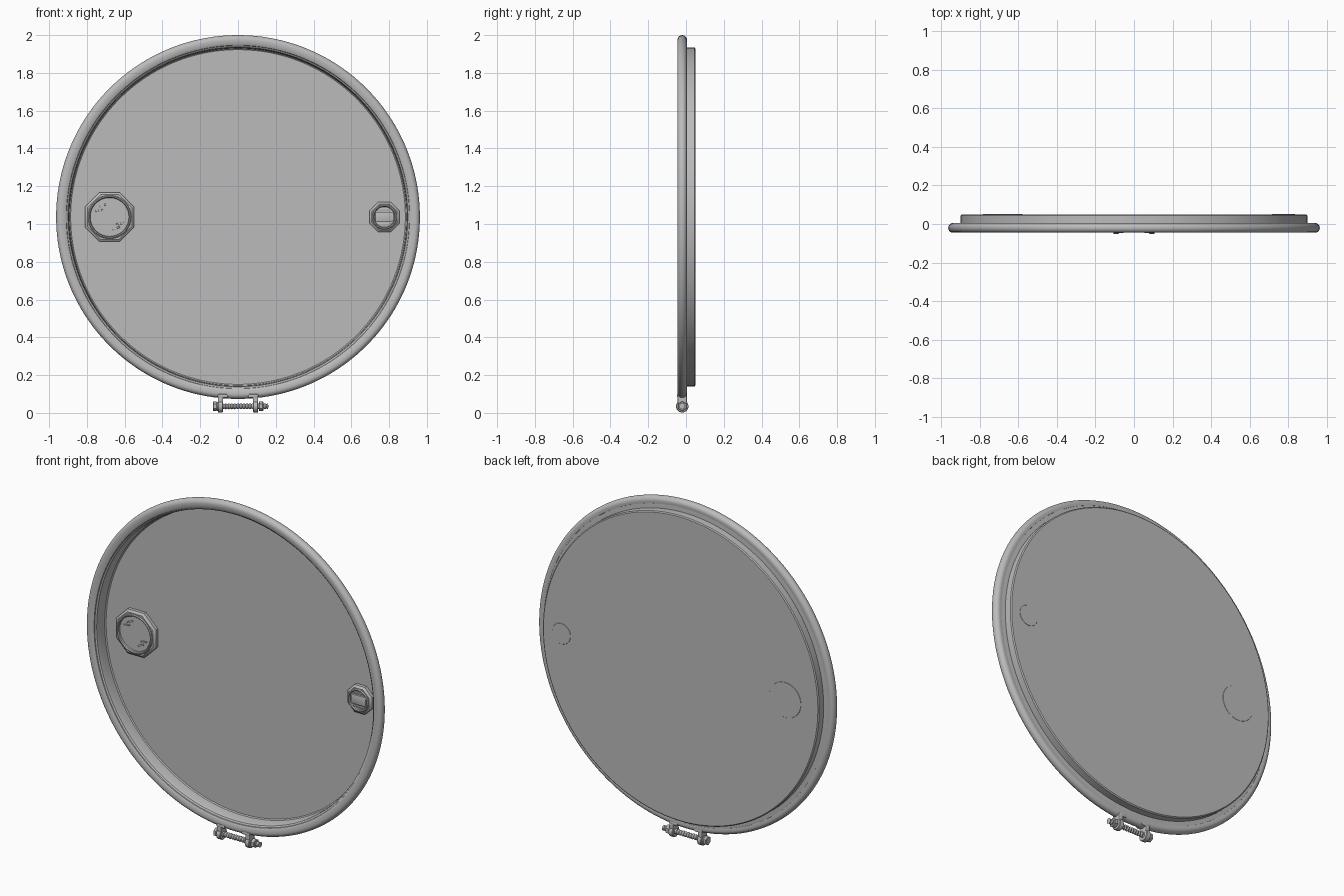
import bpy, bmesh, math
from mathutils import Matrix, Vector

if "Cube" in bpy.data.objects:
    bpy.data.objects.remove(bpy.data.objects["Cube"], do_unlink=True)

steel = bpy.data.materials.new("grey_steel")
steel.use_nodes = True
GREY = (0.5, 0.5, 0.5, 1)
steel.diffuse_color = GREY
steel.node_tree.nodes["Principled BSDF"].inputs["Base Color"].default_value = GREY

MID = 1.037       # height of the lid centre
BOLT_Z = 0.035    # height of the clamp bolt
RING_Y = -0.02    # middle of the ring depth


def finish(name, bm, loc, angle=35):
    bmesh.ops.recalc_face_normals(bm, faces=bm.faces)
    mesh = bpy.data.meshes.new(name)
    bm.to_mesh(mesh)
    bm.free()
    mesh.materials.append(steel)
    obj = bpy.data.objects.new(name, mesh)
    obj.location = loc
    bpy.context.collection.objects.link(obj)
    bpy.ops.object.select_all(action='DESELECT')
    obj.select_set(True)
    bpy.context.view_layer.objects.active = obj
    bpy.ops.object.shade_smooth_by_angle(angle=math.radians(angle))
    return obj


def lathe(name, profile, loc, sides=48, along_x=False, closed=False):
    """Spin (radius, depth) points about the y axis, or the x axis."""
    bm = bmesh.new()
    vs = [bm.verts.new((r, d, 0)) for r, d in profile]
    pairs = list(zip(vs, vs[1:]))
    if closed:
        pairs.append((vs[-1], vs[0]))
    edges = [bm.edges.new(p) for p in pairs]
    bmesh.ops.rotate(bm, verts=vs, cent=(0, 0, 0),
                     matrix=Matrix.Rotation(math.pi / sides, 3, 'Y'))
    bmesh.ops.spin(bm, geom=vs + edges, cent=(0, 0, 0), axis=(0, 1, 0),
                   angle=math.tau, steps=sides, use_duplicate=False)
    bmesh.ops.remove_doubles(bm, verts=bm.verts, dist=1e-5)
    if along_x:
        bmesh.ops.rotate(bm, verts=bm.verts, cent=(0, 0, 0),
                         matrix=Matrix.Rotation(-math.pi / 2, 3, 'Z'))
    return finish(name, bm, loc)


def rod(name, radius, x0, x1, sides=32, bevel=0.003):
    pts = [(0, x0), (radius - bevel, x0), (radius, x0 + bevel),
           (radius, x1 - bevel), (radius - bevel, x1), (0, x1)]
    return lathe(name, pts, (0, RING_Y, BOLT_Z), sides, along_x=True)


def box(name, centre, size, bevel=0.003):
    bm = bmesh.new()
    bmesh.ops.create_cube(bm, size=1)
    bmesh.ops.scale(bm, verts=bm.verts, vec=Vector(size))
    bmesh.ops.bevel(bm, geom=bm.edges[:], offset=bevel, segments=2,
                    affect='EDGES', profile=0.5)
    return finish(name, bm, centre)


# Recessed lid pan with a lip tucked into the clamp ring
lathe("lid_pan",
      [(0, .05), (.892, .05), (.898, .045), (.898, .004), (.93, .002),
       (.93, -.03), (.908, -.034), (.899, -.028), (.895, -.015),
       (.892, .036), (.886, .041), (0, .041)],
      (0, 0, MID), 160)

# Clamp ring with a rounded outer edge
arc = [(.938 + .025 * math.sin(math.pi * i / 10),
        RING_Y - .025 * math.cos(math.pi * i / 10)) for i in range(11)]
ring = [(.906, -.03), (.909, -.038), (.918, -.043)] + arc + [(.924, .003), (.92, -.005)]
lathe("clamp_ring", ring, (0, 0, MID), 160, closed=True)


def plug(side, x, flat, r):
    """Octagonal flange, round collar and recessed cap, with a flush back."""
    loc = (x, 0, MID)
    k = 1 / math.cos(math.pi / 8)
    lathe(side + "_plug_flange",
          [(flat * k, .042), (flat * k, .022), ((flat - .012) * k, .012),
           (r * .94 * k, .012), (r * .94 * k, .042)], loc, 8, closed=True)
    lathe(side + "_plug_collar",
          [(r, .03), (r, .008), (r - .004, .003), (r - .009, .003),
           (r - .013, .008), (r - .013, .03)], loc, 64, closed=True)
    lathe(side + "_plug_cap", [(0, .02), (r - .012, .02), (r - .012, .035), (0, .035)], loc, 64)
    back = r * .9
    lathe(side + "_plug_back",
          [(0, .0512), (back - .001, .0512), (back, .05), (back, .046), (0, .046)], loc, 64)


plug("right", -.68, .13, .115)
plug("left", .775, .08, .067)

# Grip ribs in the large plug, one pair in each opposite corner
for s in (-1, 1):
    for n, (dx, dz) in enumerate(((.035, .06), (.055, .035))):
        rib = box("right_plug_rib", (-.68 - s * dx, .018, MID + s * dz), (.04, .008, .009), .002)
        rib.rotation_euler.y = math.radians(-25 + 15 * n)

# Cross bar and ledges in the small plug
box("left_plug_bar", (.775, .015, MID), (.098, .014, .055))
for s in (-1, 1):
    box("left_plug_ledge", (.775, .017, MID + s * .04), (.07, .008, .01), .002)

# Clamp lugs, each with an eye, a neck and a foot on the ring
for side, s in (("right", -1), ("left", 1)):
    x = s * .093
    rod(side + "_lug_eye", .033, x - .014, x + .014)
    box(side + "_lug_neck", (x, RING_Y, .068), (.028, .05, .06), .005)
    box(side + "_lug_foot", (x - s * .012, RING_Y - .001, .09), (.055, .053, .02), .006)

# Bolt with a hexagonal head, ridged thread and nut
rod("bolt_head", .026, -.132, -.112, 6)
rod("bolt_washer", .024, -.114, -.104)
rod("bolt_nut", .026, .11, .134, 6)
thread = [(0, -.11)]
for i in range(34):
    thread.append((.016 if i % 2 else .012, -.105 + i * .008))
thread.append((0, .161))
lathe("bolt_thread", thread, (0, RING_Y, BOLT_Z), 24, along_x=True)
